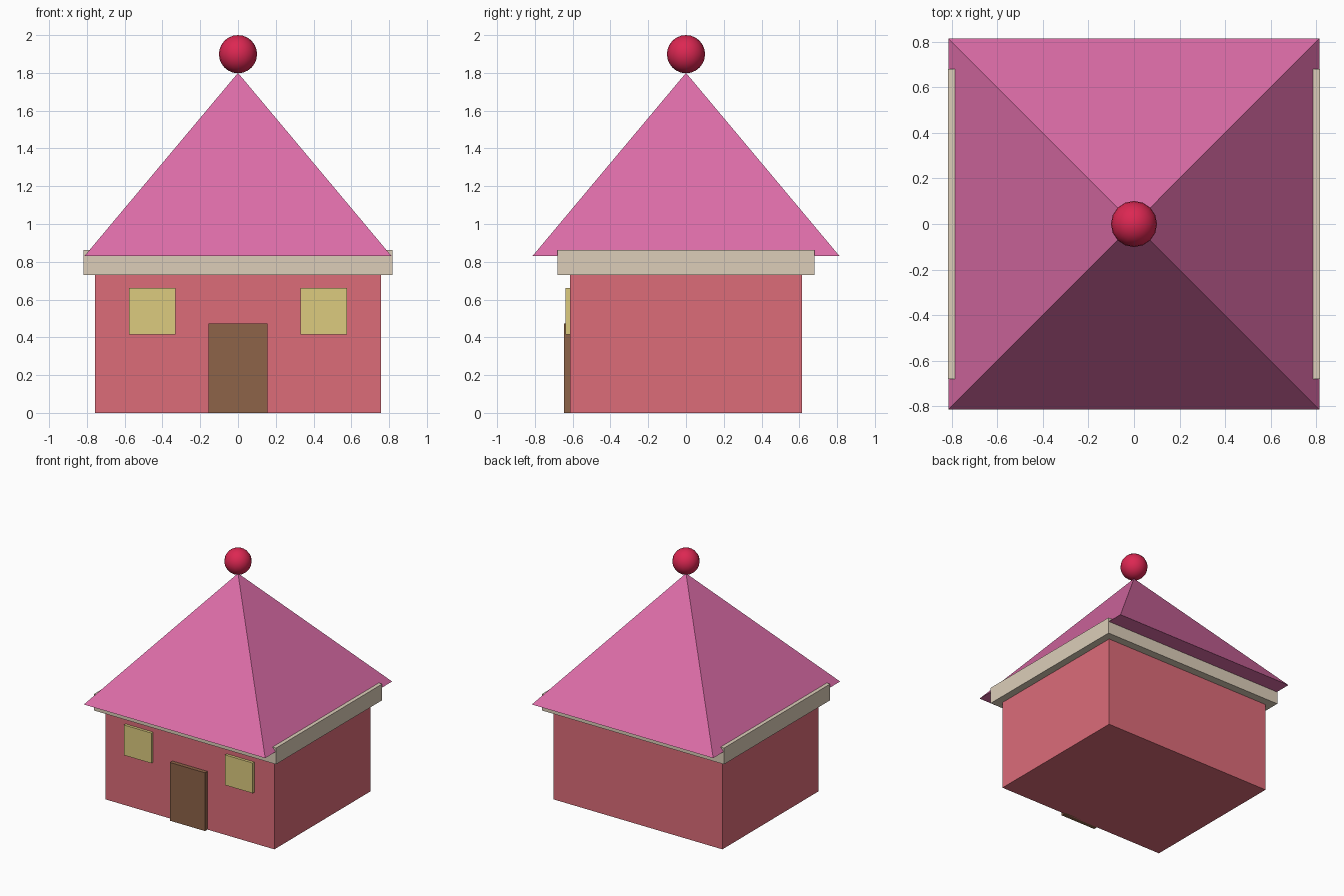
import bpy
import math

if "Cube" in bpy.data.objects:
    bpy.data.objects.remove(bpy.data.objects["Cube"])


def material(name, rgb):
    """Flat colour from 0-255 display values."""
    m = bpy.data.materials.new(name)
    lin = [((c / 255 + 0.055) / 1.055) ** 2.4 for c in rgb]
    m.diffuse_color = (*lin, 1)
    m.use_nodes = True
    m.node_tree.nodes["Principled BSDF"].inputs["Base Color"].default_value = m.diffuse_color
    return m


WALL = material("wall_red", (220, 108, 121))
TRIM = material("trim_cream", (220, 206, 185))
ROOF = material("roof_pink", (221, 109, 168))
DOOR = material("door_brown", (141, 99, 72))
GLASS = material("window_yellow", (220, 203, 127))
BALL = material("ball_crimson", (220, 39, 82))


def finish(name, mat):
    ob = bpy.context.object
    ob.name = name
    ob.data.materials.append(mat)
    return ob


def box(name, mat, x, y, z):
    """Box given by (min, max) ranges along each axis."""
    ranges = (x, y, z)
    bpy.ops.mesh.primitive_cube_add(size=1, location=[(a + b) / 2 for a, b in ranges])
    ob = finish(name, mat)
    ob.scale = [b - a for a, b in ranges]
    bpy.ops.object.transform_apply(location=False, rotation=False, scale=True)
    return ob


# Main body and the eaves slab on top of it
box("walls", WALL, (-0.757, 0.757), (-0.615, 0.615), (0, 0.74))
box("eaves", TRIM, (-0.817, 0.817), (-0.68, 0.68), (0.73, 0.862))

# Door and the mirrored pair of windows, set into the front wall
box("door", DOOR, (-0.157, 0.157), (-0.647, -0.60), (0, 0.472))
for side, name in ((-1, "window_left"), (1, "window_right")):
    box(name, GLASS, sorted((side * 0.33, side * 0.578)), (-0.637, -0.60), (0.415, 0.66))

# Four-sided pyramid roof
bpy.ops.mesh.primitive_cone_add(vertices=4, radius1=0.813 * math.sqrt(2), radius2=0,
                                depth=0.97, location=(0, 0, 0.83 + 0.485),
                                rotation=(0, 0, math.pi / 4))
finish("roof", ROOF)
bpy.ops.object.transform_apply(location=False, rotation=True, scale=False)

# Ball on the roof tip
bpy.ops.mesh.primitive_uv_sphere_add(segments=16, ring_count=12, radius=0.101,
                                     location=(0, 0, 1.899))
finish("roof_ball", BALL)
bpy.ops.object.shade_smooth()
